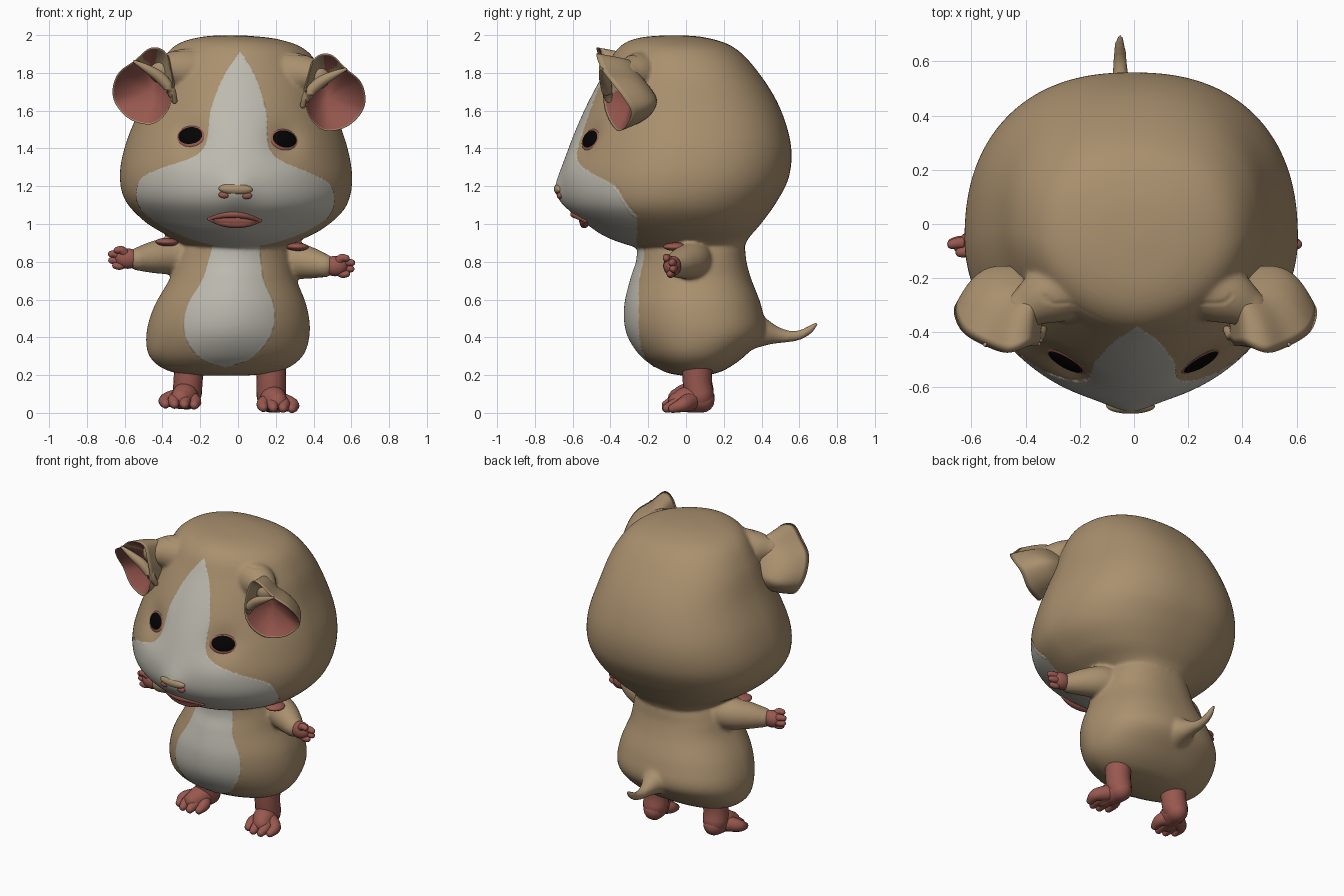
import bpy, bmesh, math
from mathutils import Vector, Matrix

if "Cube" in bpy.data.objects:
    bpy.data.objects.remove(bpy.data.objects["Cube"])


def material(name, rgb):
    m = bpy.data.materials.new(name)
    m.use_nodes = True
    m.diffuse_color = (*rgb, 1)
    bsdf = m.node_tree.nodes["Principled BSDF"]
    bsdf.inputs["Base Color"].default_value = (*rgb, 1)
    bsdf.inputs["Roughness"].default_value = 0.8
    return m


tan = material("tan fur", (0.40, 0.28, 0.157))
white = material("white fur", (0.51, 0.495, 0.43))
pink = material("pink skin", (0.315, 0.098, 0.078))
black = material("black eye", (0.001, 0.001, 0.001))


def finish(name, bm, mats, M):
    bmesh.ops.remove_doubles(bm, verts=bm.verts, dist=1e-5)
    bmesh.ops.transform(bm, matrix=M, verts=bm.verts)
    bmesh.ops.recalc_face_normals(bm, faces=bm.faces)
    for f in bm.faces:
        f.smooth = True
    me = bpy.data.meshes.new(name)
    bm.to_mesh(me)
    bm.free()
    for m in mats:
        me.materials.append(m)
    ob = bpy.data.objects.new(name, me)
    bpy.context.collection.objects.link(ob)
    return ob


def smooth(keys, steps, closed=False):
    """Smooth curve through rows of numbers."""
    k = [Vector(r) for r in keys]
    n, out = len(k), []
    for i in range(n if closed else n - 1):
        a, b, c, d = [k[j % n] if closed else k[max(0, min(n - 1, j))] for j in range(i - 1, i + 3)]
        for s in range(steps):
            t = s / steps
            out.append(b + (c - a) * (t / 2) + (a - 2.5 * b + 2 * c - d / 2) * t**2
                       + (3 * b - a - 3 * c + d) * (t**3 / 2))
    return out if closed else out + [k[-1]]


def loft(name, rings, mats, M, rule=None):
    """Skin a list of equal rings; rule(centre, ring) picks the material."""
    bm = bmesh.new()
    vs = [[bm.verts.new(p) for p in r] for r in rings]
    n = len(vs[0])
    for j in range(len(vs) - 1):
        for i in range(n):
            k = (i + 1) % n
            f = bm.faces.new((vs[j][i], vs[j][k], vs[j + 1][k], vs[j + 1][i]))
            if rule:
                f.material_index = rule(f.calc_center_median(), j)
    bm.faces.new(vs[0])
    bm.faces.new(vs[-1])
    return finish(name, bm, mats, M)


def tube(name, keys, mat, M, steps=5, n=20):
    rows = smooth(keys, steps)
    pts = [Vector(r[:3]) for r in rows]
    ends = []
    for p, q, r in ((pts[0], pts[1], rows[0][3]), (pts[-1], pts[-2], rows[-1][3])):
        # Round off each end
        d = (p - q).normalized()
        ends.append([(p + d * r * math.sin(a), r * math.cos(a)) for a in (0.4, 0.8, 1.2, math.pi / 2)])
    line = ends[0][::-1] + [(p, r[3]) for p, r in zip(pts, rows)] + ends[1]
    rings = []
    for i, (p, r) in enumerate(line):
        d = line[min(i + 1, len(line) - 1)][0] - line[max(i - 1, 0)][0]
        u = d.cross(Vector((0.31, 0.22, 0.9)) if abs(d.normalized().z) < 0.8 else Vector((1, 0, 0))).normalized()
        v = d.cross(u).normalized()
        rings.append([p + r * (u * math.cos(math.tau * k / n) + v * math.sin(math.tau * k / n)) for k in range(n)])
    return loft(name, rings, [mat], M)


def blob(name, loc, radii, mat, M, rot=Matrix()):
    bm = bmesh.new()
    bmesh.ops.create_uvsphere(bm, u_segments=32, v_segments=16, radius=1)
    finish(name, bm, [mat], M @ Matrix.Translation(loc) @ rot @ Matrix.Diagonal((*radii, 1)))


FRONT, BACK = 1.85, 2.35


def oval(row, n, shear=0):
    """Horizontal ring from (height, half width, front y, back y)."""
    z, w, yf, yb = row
    ring = []
    for i in range(n):
        a = math.tau * i / n
        c, s = math.cos(a), math.sin(a)
        p = 2 / (BACK if s > 0 else FRONT)
        ring.append(Vector((shear + w * math.copysign(abs(c)**p, c),
                            (yf + yb) / 2 + (yb - yf) / 2 * math.copysign(abs(s)**p, s), z)))
    return ring


def width_at(table, z):
    for (z1, w1), (z2, w2) in zip(table, table[1:]):
        if z1 >= z >= z2:
            return w1 + (w2 - w1) * (z1 - z) / (z1 - z2)
    return -1


def tilted(x, z):
    return Matrix.Translation((x, 0, z)) @ Matrix.Rotation(0.036, 4, "Y") @ Matrix.Translation((0, 0, -z))


HEAD, LIMBS, STILL = tilted(-0.012, 1.2), tilted(-0.035, 0.8), Matrix()

# Head with eye sockets and snout
head_rows = smooth([(2.0, 0, -0.06, -0.06), (1.985, 0.2, -0.25, 0.11), (1.93, 0.35, -0.36, 0.26),
                    (1.8, 0.445, -0.435, 0.385), (1.62, 0.51, -0.53, 0.495), (1.42, 0.585, -0.615, 0.555),
                    (1.25, 0.615, -0.665, 0.545), (1.11, 0.585, -0.64, 0.475), (1.0, 0.48, -0.525, 0.395),
                    (0.93, 0.36, -0.42, 0.335), (0.88, 0.26, -0.28, 0.3), (0.84, 0.15, -0.15, 0.2)], 12)


def sculpt(p):
    """Press in the eye sockets and pull out the snout."""
    if p.y < -0.2:
        for x, z, size, depth in ((0.25, 1.455, 0.09, 0.035), (0, 1.17, 0.09, -0.03)):
            p.y += depth * math.exp(-((abs(p.x) - x)**2 + (p.z - z)**2) / size**2)
    return p


def face_point(x, z, out=0):
    r = min(head_rows, key=lambda r: abs(r[0] - z))
    k = (1 - (abs(x) / r[1])**FRONT)**(1 / FRONT)
    return sculpt(Vector((x, (r[2] + r[3]) / 2 - (r[3] - r[2]) / 2 * k, z))) - Vector((0, out, 0))


def lean(z):
    return -0.05 + 0.09 * (z - 0.45)


# Body and tail
body_rows = smooth([(0.95, 0.22, -0.22, 0.28), (0.88, 0.28, -0.255, 0.31), (0.8, 0.31, -0.265, 0.32),
                    (0.71, 0.335, -0.295, 0.345), (0.56, 0.405, -0.328, 0.4), (0.42, 0.432, -0.315, 0.415),
                    (0.3, 0.405, -0.24, 0.31), (0.225, 0.305, -0.13, 0.2), (0.2, 0.15, -0.04, 0.11),
                    (0.197, 0, 0.04, 0.04)], 10)
fur = [loft("head", [[sculpt(p) for p in oval(r, 200)] for r in head_rows], [tan], HEAD),
       loft("body", [oval(r, 160, lean(r[0])) for r in body_rows], [tan], STILL),
       tube("tail", [(-0.045, 0.27, 0.45, 0.14), (-0.045, 0.36, 0.435, 0.105), (-0.045, 0.42, 0.423, 0.072),
                     (-0.048, 0.48, 0.412, 0.046), (-0.05, 0.545, 0.405, 0.032), (-0.052, 0.61, 0.415, 0.026),
                     (-0.052, 0.66, 0.445, 0.021), (-0.052, 0.69, 0.472, 0.012)], tan, STILL)]

# Nose and lips
blob("nose", face_point(0, 1.185, -0.022), (0.09, 0.028, 0.03), tan, HEAD)
blob("mouth", face_point(0, 1.025, -0.012), (0.12, 0.022, 0.035), pink, HEAD)
for name, mid, out, r in (("upper_lip", 1.052, 0.0, 0.02), ("lower_lip", 1.002, 0.012, 0.024)):
    keys = []
    for u in (-1, -0.5, 0, 0.5, 1):
        z = mid + (1.022 - mid) * u * u
        keys.append((*face_point(0.135 * u, z, out * (1 - u * u)), r * (1 - 0.6 * u * u)))
    tube(name, keys, pink, HEAD)

# Ear rim, starting at the outer edge and going over the top
rim = smooth([(0.67, -0.33, 1.69), (0.64, -0.4, 1.78), (0.56, -0.45, 1.845), (0.48, -0.475, 1.915),
              (0.4, -0.45, 1.9), (0.365, -0.45, 1.8), (0.35, -0.44, 1.7), (0.36, -0.43, 1.62), (0.4, -0.4, 1.55),
              (0.47, -0.36, 1.51), (0.575, -0.32, 1.535), (0.65, -0.29, 1.61)], 6, True)
middle = sum(rim, Vector((0, 0, 0))) / len(rim)
root, cup = Vector((0.33, -0.22, 1.74)), Vector((0.47, -0.29, 1.69))
ear_rings = []
for i in range(13):
    t = i / 12
    ear_rings.append([(root + (p - middle) * 0.5).lerp(p, t) + Vector((0.025, 0.06, 0)) * math.sin(math.pi * t)
                      for p in rim])
for i in range(1, 25):
    s = 1 - i / 24
    ear_rings.append([Vector((cup.x + (p.x - cup.x) * s, cup.y + (p.y - cup.y) * s * s,
                              cup.z + (p.z - cup.z) * s)) for p in rim])


def ear_colour(c, ring):
    """Pink bowl below the folded edge, and a small pink hollow above it."""
    fold = 1.84 + 0.79 * (c.x - 0.54)
    hollow = 0.445 < c.x < 0.53 and c.z > fold + 0.04
    return int(ring > 12 and (c.z < fold or hollow))


for s, side in ((1, "left"), (-1, "right")):
    flip = Matrix.Diagonal((s, 1, 1, 1))
    # Ear cup with a folded upper edge and a thick root
    loft(f"{side}_ear", ear_rings, [tan, pink], HEAD @ flip, ear_colour)
    tube(f"{side}_ear_fold", [(0.56, -0.445, 1.84, 0.008), (0.49, -0.44, 1.805, 0.022), (0.42, -0.425, 1.76, 0.03),
                              (0.365, -0.415, 1.7, 0.026), (0.34, -0.39, 1.64, 0.015)], tan, HEAD @ flip)
    fur.append(tube(f"{side}_ear_root", [(0.15, -0.2, 1.8, 0.13), (0.32, -0.26, 1.805, 0.11),
                                         (0.41, -0.31, 1.8, 0.075)], tan, HEAD @ flip))
    # Nostril, and eye in a thin pink rim
    blob(f"{side}_nostril", face_point(0.06, 1.152, -0.004), (0.029, 0.016, 0.018), pink, HEAD @ flip)
    centre = face_point(0.245, 1.455)
    normal = (face_point(0.285, 1.455) - face_point(0.205, 1.455)).cross(
        face_point(0.245, 1.5) - face_point(0.245, 1.41))
    turn = normal.to_track_quat("Z", "Y").to_matrix().to_4x4()
    blob(f"{side}_eye_rim", centre, (0.09, 0.066, 0.018), pink, HEAD @ flip, turn)
    blob(f"{side}_eye", centre, (0.08, 0.056, 0.025), black, HEAD @ flip, turn)

    # Arm, hand and fingers
    arm = LIMBS @ flip
    fur.append(tube(f"{side}_arm", [(0.2, 0.05, 0.825, 0.1), (0.32, 0.03, 0.82, 0.1), (0.42, -0.02, 0.808, 0.084),
                                    (0.49, -0.06, 0.797, 0.064)], tan, arm))
    blob(f"{side}_shoulder_patch", (0.345, -0.055, 0.892), (0.06, 0.065, 0.022), pink, arm)
    blob(f"{side}_hand", (0.55, -0.072, 0.797), (0.066, 0.047, 0.054), pink, arm)
    for i, (y, z, x) in enumerate(((-0.1, 0.84, 0.615), (-0.07, 0.818, 0.645), (-0.065, 0.785, 0.642),
                                   (-0.08, 0.758, 0.62))):
        tube(f"{side}_finger_{i + 1}", [(0.55, -0.072, 0.797, 0.03), (x - 0.035, y, z, 0.022),
                                        (x - 0.008, y - 0.005, z, 0.018)], pink, arm, 4, 12)

    # Leg, foot and toes
    leg = tilted(-0.05, 0) @ flip
    tube(f"{side}_leg", [(0.215, 0.06, 0.27, 0.082), (0.22, 0.06, 0.17, 0.077), (0.222, 0.07, 0.1, 0.078)], pink, leg)
    tube(f"{side}_foot", [(0.222, 0.085, 0.075, 0.066), (0.236, 0.01, 0.08, 0.07),
                          (0.255, -0.04, 0.066, 0.056)], pink, leg)
    for i, (x, y) in enumerate(((0.183, -0.08), (0.235, -0.104), (0.288, -0.1), (0.335, -0.07))):
        tube(f"{side}_toe_{i + 1}", [(0.225 + i * 0.015, 0.02, 0.07, 0.05), (x, y + 0.05, 0.054, 0.038),
                                     (x, y, 0.035, 0.024)], pink, leg, 4, 14)

# Blend the furry parts into one skin
bm = bmesh.new()
for part in fur:
    bm.from_mesh(part.data)
    bpy.data.objects.remove(part)
coat = finish("head_and_body", bm, [tan, white], STILL)
remesh = coat.modifiers.new("blend", "REMESH")
remesh.mode, remesh.voxel_size = "VOXEL", 0.01
relax = coat.modifiers.new("relax", "SMOOTH")
relax.factor, relax.iterations = 0.5, 12
skin = bpy.data.meshes.new_from_object(coat.evaluated_get(bpy.context.evaluated_depsgraph_get()))
coat.modifiers.clear()
coat.data = skin

# White face and belly, as half widths by height
face_edge = [(r[0], r[1]) for r in smooth([(1.91, 0), (1.79, 0.08), (1.61, 0.145), (1.5, 0.155), (1.41, 0.17),
             (1.345, 0.235), (1.28, 0.4), (1.22, 0.505), (1.12, 0.525), (1.03, 0.48), (0.95, 0.4), (0.84, 0.3)], 4)]
belly_edge = [(r[0], r[1]) for r in smooth([(0.95, 0.11), (0.88, 0.125), (0.71, 0.16), (0.58, 0.225), (0.46, 0.238),
              (0.36, 0.2), (0.28, 0.12), (0.24, 0)], 4)]
to_head = HEAD.inverted()


def marking(p):
    """Offset from the edge of the white (positive inside), its slope and the side."""
    q, table, limit = to_head @ p, face_edge, -0.26
    if p.z < 0.885:
        q, table, limit = p - Vector((lean(p.z), 0, 0)), belly_edge, -0.05
    if q.y > limit:
        return -1, 0, 1
    slope = (width_at(table, q.z + 0.005) - width_at(table, q.z - 0.005)) / 0.01
    return width_at(table, q.z) - abs(q.x), slope, math.copysign(1, q.x)


for v in skin.vertices:
    off, slope, sign = marking(v.co)
    if abs(off) < 0.005 * math.hypot(1, slope):
        v.co += Vector((sign, 0, -slope)) * off / (1 + slope * slope)
for f in skin.polygons:
    f.use_smooth = True
    f.material_index = int(marking(f.center)[0] > 0)
